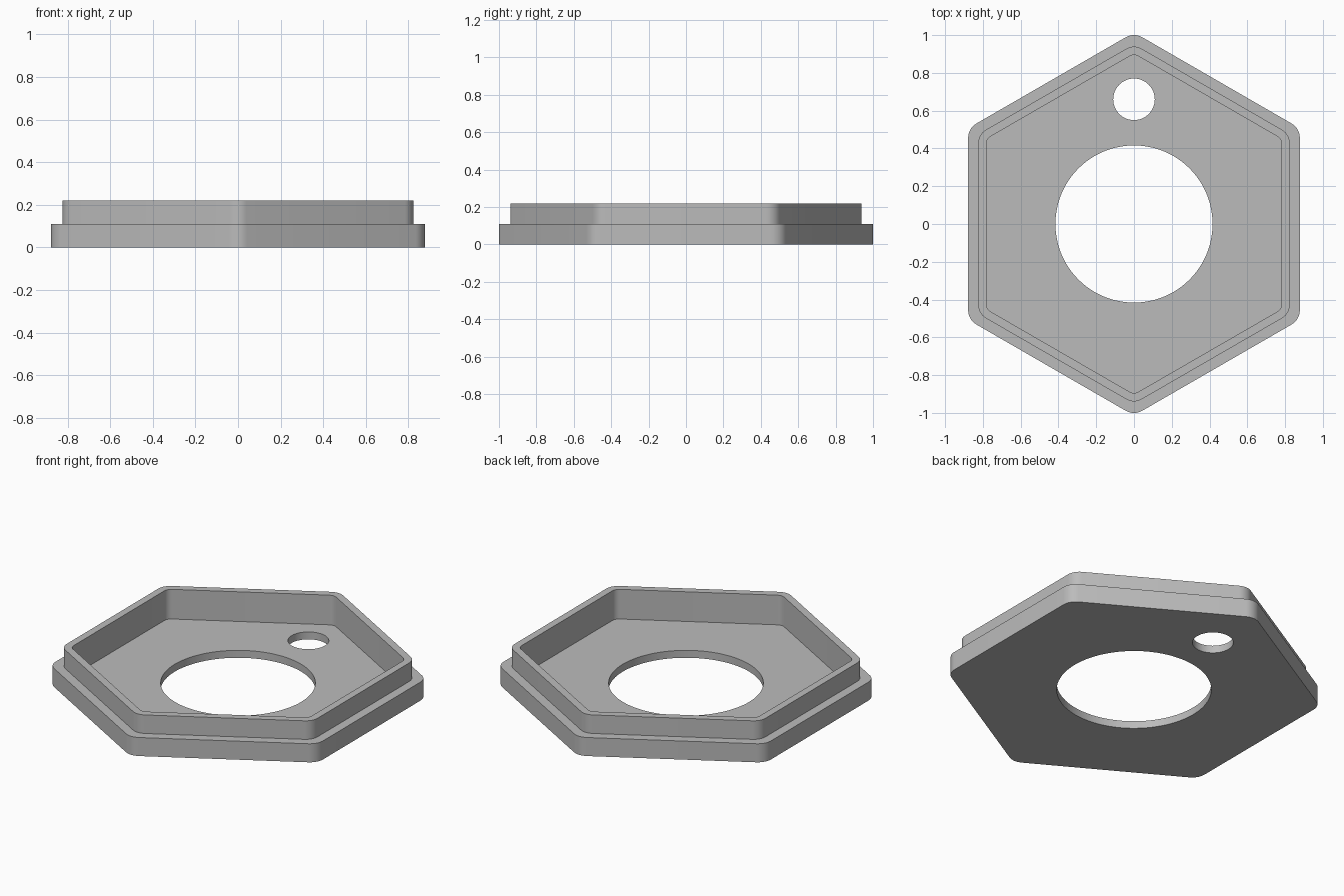
import bpy, bmesh
from math import sin, cos, pi, radians

cube = bpy.data.objects.get("Cube")
if cube:
    bpy.data.objects.remove(cube, do_unlink=True)

grey = bpy.data.materials.new("plain grey")
grey.use_nodes = True
colour = (0.5, 0.5, 0.5, 1)
grey.diffuse_color = colour
grey.node_tree.nodes["Principled BSDF"].inputs["Base Color"].default_value = colour

ARC = 8  # steps in each rounded corner
FLOOR, STEP, RIM = 0.044, 0.11, 0.22

bm = bmesh.new()


def ring(points, z):
    return [bm.verts.new((x, y, z)) for x, y in points]


def hexagon(apothem, radius):
    """Rounded hexagon with corners pointing to the front and back."""
    points = []
    reach = (apothem - radius) / cos(pi / 6)
    for corner in range(6):
        mid = pi / 2 + corner * pi / 3
        for i in range(ARC + 1):
            a = mid + (i / ARC - 0.5) * pi / 3
            points.append((reach * cos(mid) + radius * cos(a),
                           reach * sin(mid) + radius * sin(a)))
    return points


def circle(y, radius, steps):
    return [(radius * cos(2 * pi * i / steps), y + radius * sin(2 * pi * i / steps))
            for i in range(steps)]


def bridge(a, b):
    for i in range(len(a)):
        j = (i + 1) % len(a)
        bm.faces.new((a[i], a[j], b[j], b[i]))


def fill(loops):
    """Flat face bounded by an outline and its holes."""
    edges = []
    for loop in loops:
        for i, v in enumerate(loop):
            edges.append(bm.edges.get((v, loop[i - 1])))
    bmesh.ops.triangle_fill(bm, edges=edges, use_beauty=True, use_dissolve=False)


# Flange, raised rim and cavity walls
flange, rim, cavity = hexagon(0.878, 0.088), hexagon(0.824, 0.08), hexagon(0.781, 0.045)
levels = [ring(flange, 0), ring(flange, STEP), ring(rim, STEP),
          ring(rim, RIM), ring(cavity, RIM), ring(cavity, FLOOR)]
for lower, upper in zip(levels, levels[1:]):
    bridge(lower, upper)

# Large central opening and small round hole behind it
holes = []
for outline in (circle(0, 0.416, 96), circle(0.66, 0.11, 48)):
    bottom, top = ring(outline, 0), ring(outline, FLOOR)
    bridge(bottom, top)
    holes.append((bottom, top))

# Underside and cavity floor
fill([levels[0]] + [h[0] for h in holes])
fill([levels[-1]] + [h[1] for h in holes])
bmesh.ops.recalc_face_normals(bm, faces=bm.faces[:])

mesh = bpy.data.meshes.new("hexagonal_cover")
bm.to_mesh(mesh)
bm.free()
mesh.materials.append(grey)
cover = bpy.data.objects.new("hexagonal_cover", mesh)
bpy.context.collection.objects.link(cover)

bpy.ops.object.select_all(action="DESELECT")
cover.select_set(True)
bpy.context.view_layer.objects.active = cover
bpy.ops.object.shade_smooth_by_angle(angle=radians(30))
